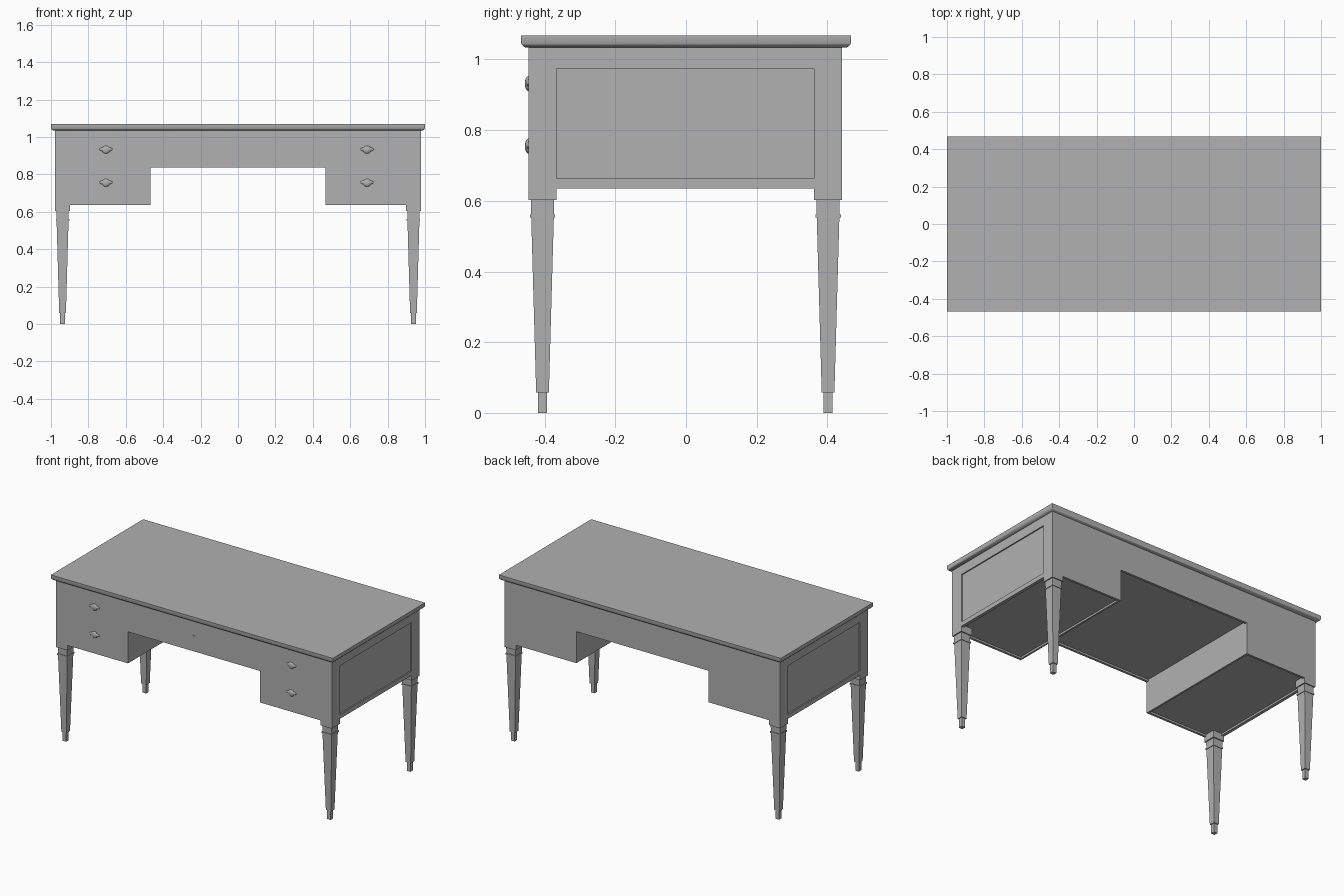
import bpy, bmesh
from math import pi, radians

if "Cube" in bpy.data.objects:
    bpy.data.objects.remove(bpy.data.objects["Cube"])

Z_TOP, Z_BODY, Z_APRON = 1.035, 0.635, 0.837
LEG_X, LEG_Y, POST = 0.938, 0.404, 0.04
SHIFT_Y = -0.002                             # carcass sits slightly forward under the top
IN_X, IN_Y = LEG_X - POST, LEG_Y - POST      # inner faces of the corner posts
OUT_X, OUT_Y = LEG_X + POST, LEG_Y + POST    # outer faces of the carcass
KNEE_X = 0.468
FRONT = -OUT_Y + SHIFT_Y

# Mid-grey finish shared by every part
grey = bpy.data.materials.new("grey_finish")
grey.diffuse_color = (0.44, 0.44, 0.44, 1)
grey.use_nodes = True
grey.node_tree.nodes["Principled BSDF"].inputs["Base Color"].default_value = grey.diffuse_color


def finish(name, bm):
    bmesh.ops.recalc_face_normals(bm, faces=bm.faces)
    mesh = bpy.data.meshes.new(name)
    bm.to_mesh(mesh)
    bm.free()
    mesh.materials.append(grey)
    obj = bpy.data.objects.new(name, mesh)
    bpy.context.collection.objects.link(obj)
    return obj


def rect_loft(name, sections, cx=0, cy=0):
    """Stack of rectangles (half x, half y, z) skinned into a closed solid."""
    bm = bmesh.new()
    rings = [[bm.verts.new((cx + sx * hx, cy + sy * hy, z))
              for sx, sy in ((-1, -1), (1, -1), (1, 1), (-1, 1))]
             for hx, hy, z in sections]
    for a, b in zip(rings, rings[1:]):
        for i in range(4):
            j = (i + 1) % 4
            bm.faces.new((a[i], a[j], b[j], b[i]))
    bm.faces.new(rings[0][::-1])
    bm.faces.new(rings[-1])
    return finish(name, bm)


def box(name, x0, x1, y0, y1, z0, z1):
    hx, hy = abs(x1 - x0) / 2, abs(y1 - y0) / 2
    return rect_loft(name, [(hx, hy, z0), (hx, hy, z1)],
                     (x0 + x1) / 2, (y0 + y1) / 2 + SHIFT_Y)


def panel_xz(name, outline, y0, y1):
    """Flat outline in x/z extruded along y."""
    bm = bmesh.new()
    face = bm.faces.new([bm.verts.new((x, y0 + SHIFT_Y, z)) for x, z in outline])
    ext = bmesh.ops.extrude_face_region(bm, geom=[face])["geom"]
    bmesh.ops.translate(bm, vec=(0, y1 - y0, 0),
                        verts=[v for v in ext if isinstance(v, bmesh.types.BMVert)])
    return finish(name, bm)


def ellipsoid(name, loc, size):
    bpy.ops.mesh.primitive_uv_sphere_add(segments=24, ring_count=12, radius=1, location=loc)
    obj = bpy.context.object
    obj.name = name
    obj.scale = size
    obj.data.materials.append(grey)
    bpy.ops.object.shade_smooth()


# Table top with softly moulded lower edge
top = rect_loft("table_top", [(0.987, 0.455, 1.034), (0.994, 0.461, 1.038),
                              (1.0, 0.467, 1.046), (1.0, 0.467, 1.068)])
bpy.context.view_layer.objects.active = top
top.select_set(True)
bpy.ops.object.shade_smooth_by_angle(angle=radians(60))
top.select_set(False)

# Tapered square legs, each rising into a corner post
leg_profile = [(0.0125, 0), (0.0125, 0.058), (0.018, 0.058), (0.032, 0.553), (0.036, 0.553),
               (0.036, 0.562), (0.032, 0.562), (0.033, 0.603), (POST, 0.603), (POST, Z_TOP)]
for sx, side in ((-1, "left"), (1, "right")):
    for sy, end in ((-1, "front"), (1, "back")):
        rect_loft(f"{end}_{side}_leg", [(w, w, z) for w, z in leg_profile],
                  sx * LEG_X, sy * LEG_Y + SHIFT_Y)

# Front and back boards with knee-hole cut-out
outline = [(-IN_X, Z_BODY), (-KNEE_X, Z_BODY), (-KNEE_X, Z_APRON), (KNEE_X, Z_APRON),
           (KNEE_X, Z_BODY), (IN_X, Z_BODY), (IN_X, Z_TOP), (-IN_X, Z_TOP)]
panel_xz("front_board", outline, -OUT_Y, -OUT_Y + 0.015)
panel_xz("back_board", outline, OUT_Y - 0.015, OUT_Y)

# Centre drawer case, slightly raised inside the boards
core_y = OUT_Y - 0.015
box("centre_case", -KNEE_X, KNEE_X, -core_y, core_y, Z_APRON + 0.012, Z_TOP)

for s, side in ((-1, "left"), (1, "right")):
    # Drawer pedestal with its inner side and recessed bottom
    box(f"{side}_inner_side", s * KNEE_X, s * (KNEE_X + 0.012), -core_y, core_y, Z_BODY, Z_TOP)
    box(f"{side}_pedestal", s * (KNEE_X + 0.012), s * (OUT_X - 0.02), -core_y, core_y,
        Z_BODY + 0.012, Z_TOP)
    # Side rails framing a recessed panel
    for name, z0, z1, depth in (("lower_rail", Z_BODY, 0.663, 0), ("upper_rail", 0.975, Z_TOP, 0),
                                ("side_panel", 0.663, 0.975, 0.008)):
        box(f"{side}_{name}", s * (OUT_X - 0.02), s * (OUT_X - depth), -IN_Y, IN_Y, z0, z1)
    # Drawer pulls: domed boss on a wide flat oval
    for row, z in (("upper", 0.932), ("lower", 0.755)):
        x = s * 0.698 - 0.008
        ellipsoid(f"{side}_{row}_pull_boss", (x, FRONT, z), (0.022, 0.010, 0.021))
        ellipsoid(f"{side}_{row}_pull_oval", (x, FRONT, z + 0.002), (0.036, 0.008, 0.012))

# Small round keyhole fitting on the centre drawer
bpy.ops.mesh.primitive_cylinder_add(vertices=16, radius=0.006, depth=0.008,
                                    location=(-0.003, FRONT, 0.935), rotation=(pi / 2, 0, 0))
keyhole = bpy.context.object
keyhole.name = "keyhole_fitting"
keyhole.data.materials.append(grey)
